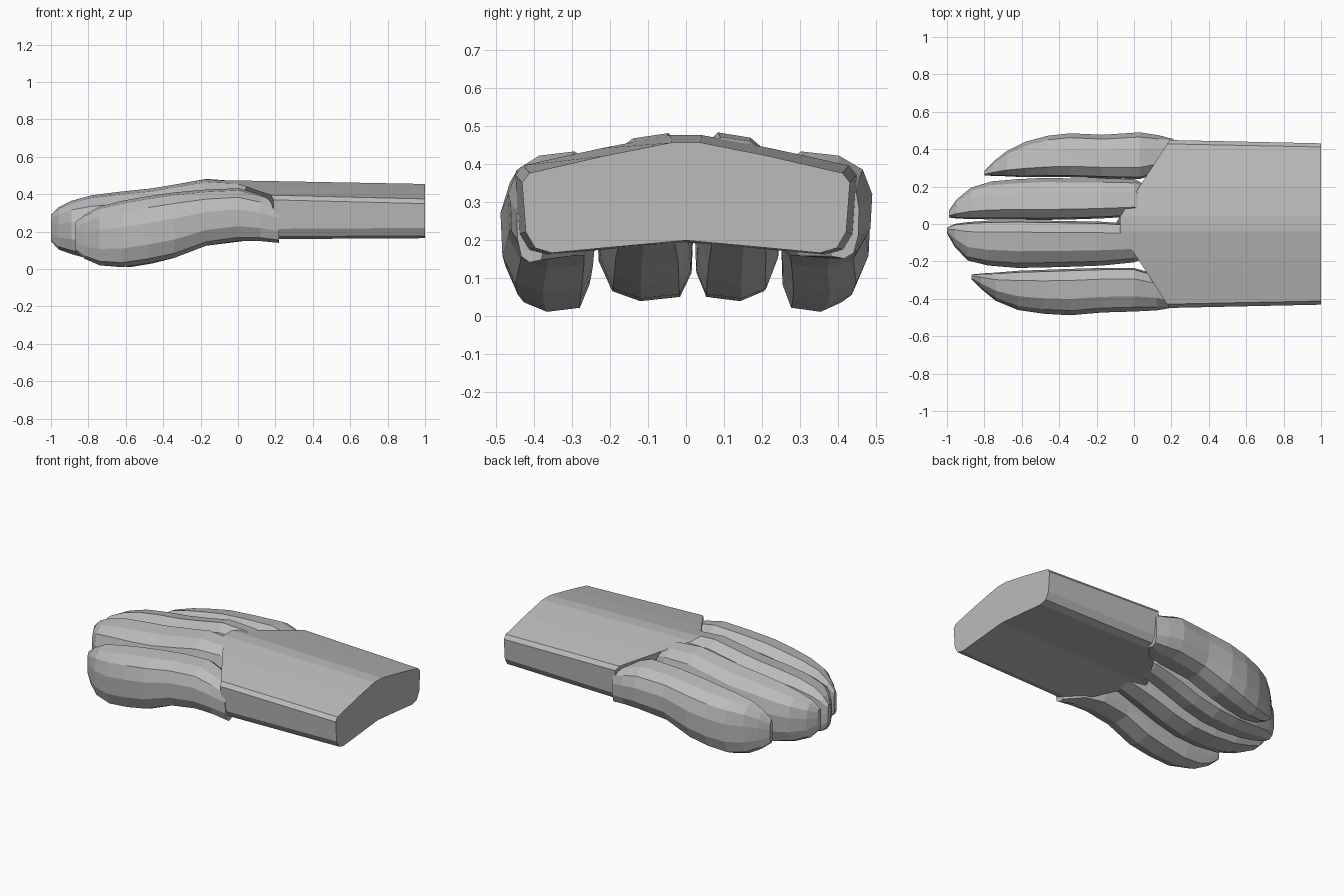
import bpy, bmesh

grey = bpy.data.materials.new("plain grey")
grey.diffuse_color = (0.5, 0.5, 0.5, 1)


def loft(name, rings):
    """Skin a list of equal-length rings and cap both ends."""
    bm = bmesh.new()
    vs = [[bm.verts.new(p) for p in ring] for ring in rings]
    n = len(vs[0])
    for a, b in zip(vs, vs[1:]):
        for i in range(n):
            j = (i + 1) % n
            bm.faces.new((a[i], a[j], b[j], b[i]))
    bm.faces.new(vs[0])
    bm.faces.new(vs[-1])
    bmesh.ops.recalc_face_normals(bm, faces=bm.faces)
    me = bpy.data.meshes.new(name)
    bm.to_mesh(me)
    bm.free()
    me.materials.append(grey)
    ob = bpy.data.objects.new(name, me)
    bpy.context.collection.objects.link(ob)
    return ob


# palm: arched slab, its inner end swept back in a V under the fingers
half = [(0.04, 0.455), (0.22, 0.42), (0.42, 0.375), (0.44, 0.35), (0.43, 0.22),
        (0.405, 0.178), (0.36, 0.165), (0.2, 0.18), (0.01, 0.197)]
section = half + [(-y, z) for y, z in reversed(half)]
inner = [(-0.1 + 0.66 * abs(y), y * 1.02, z + (0.02 if z > 0.3 else -0.005))
         for y, z in section]
loft("palm", [inner, [(1, y * 0.98, z) for y, z in section]])

# finger cross-section: u runs from inner to outer side, v from bottom to top
finger_profile = [(0.02, .2), (.14, .03), (.55, 0), (.84, .07), (.98, .28), (1, .6),
                  (.9, .83), (.65, .96), (.25, 1), (.04, .87), (0, .55)]


def finger(name, side, stations):
    """Stations are x, inner y, outer y, bottom z, top z."""
    loft(name, [[(x, side * (a + (b - a) * u), lo + (hi - lo) * v)
                 for u, v in finger_profile] for x, a, b, lo, hi in stations])


finger("outer_finger_front", -1, [
    (-.87, .27, .295, .10, .25), (-.82, .265, .345, .055, .29), (-.74, .26, .41, .02, .335),
    (-.62, .25, .46, .01, .365), (-.48, .245, .48, .03, .39), (-.34, .24, .488, .06, .41),
    (-.17, .235, .473, .125, .425), (0, .235, .468, .15, .432), (.12, .27, .462, .15, .40),
    (.22, .37, .445, .14, .36)])
finger("outer_finger_back", 1, [
    (-.80, .26, .285, .10, .25), (-.75, .257, .335, .06, .30), (-.68, .255, .39, .025, .345),
    (-.58, .25, .44, .01, .37), (-.46, .25, .472, .03, .39), (-.34, .25, .485, .06, .41),
    (-.17, .245, .477, .125, .425), (0.03, .24, .49, .15, .432), (.13, .27, .475, .15, .40),
    (.21, .37, .455, .15, .37)])
finger("middle_finger_front", -1, [
    (-1, .02, .05, .15, .29), (-.96, .0, .12, .105, .33), (-.89, -.01, .195, .08, .365),
    (-.78, -.018, .222, .05, .395), (-.62, -.02, .235, .038, .415), (-.47, -.018, .232, .045, .43),
    (-.32, -.015, .228, .08, .455), (-.17, -.012, .222, .13, .48), (0, 0, .205, .18, .468),
    (.14, .02, .15, .22, .42)])
finger("middle_finger_back", 1, [
    (-.99, .035, .07, .15, .29), (-.95, .03, .13, .105, .33), (-.87, .026, .195, .075, .365),
    (-.76, .025, .228, .05, .395), (-.62, .023, .24, .038, .415), (-.47, .022, .247, .045, .43),
    (-.32, .025, .243, .08, .455), (-.17, .03, .245, .13, .482), (0, .04, .24, .18, .47),
    (.14, .05, .17, .22, .42)])
